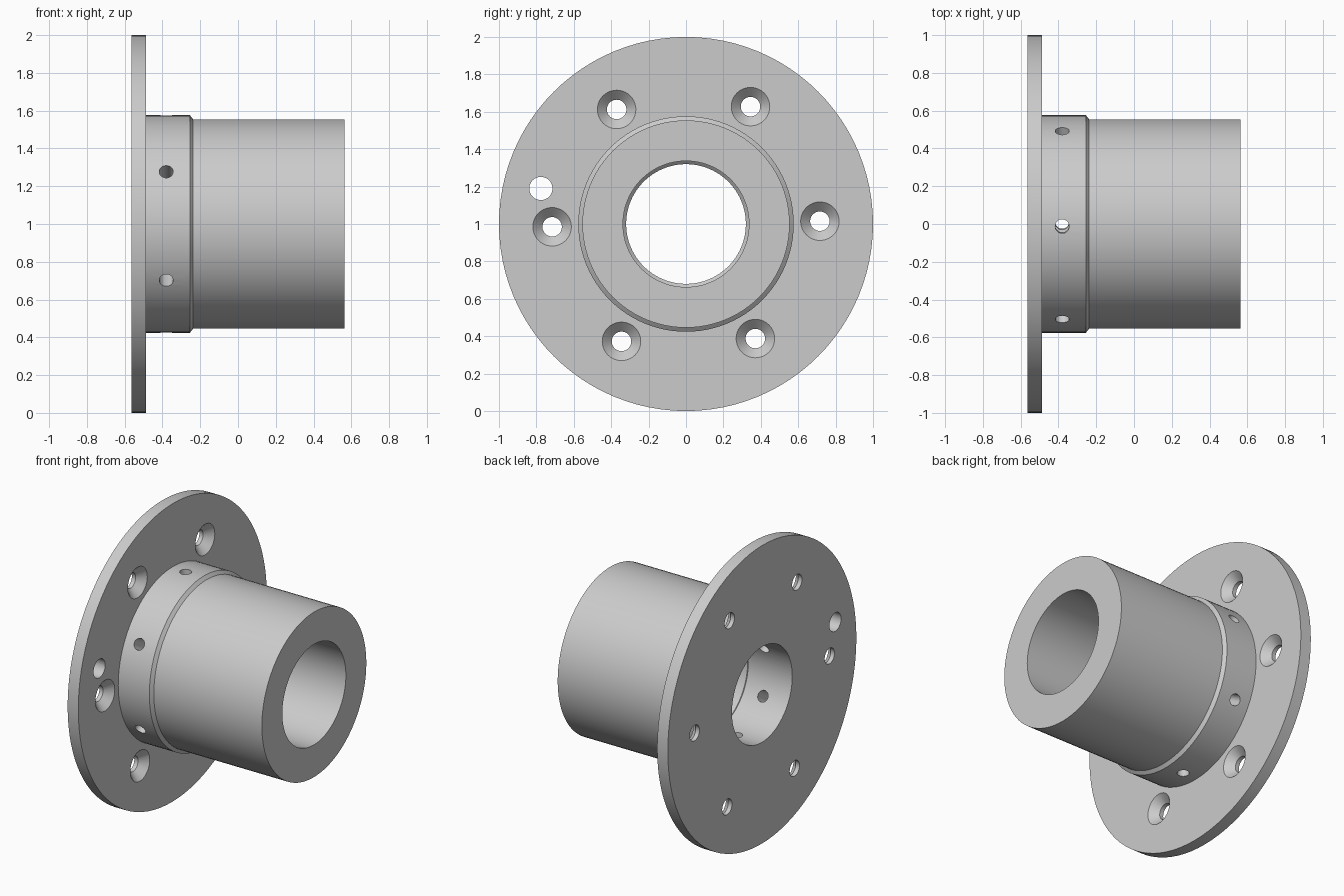
import bpy
import bmesh
from math import cos, sin, radians, pi
from mathutils import Matrix, Vector

if "Cube" in bpy.data.objects:
    bpy.data.objects.remove(bpy.data.objects["Cube"], do_unlink=True)

AXIS_HEIGHT = 1.0
SEGMENTS = 96
TWIST = 1.2        # small turn of the hole pattern, in degrees

steel = bpy.data.materials.new("grey_steel")
steel.use_nodes = True
GREY = (0.6, 0.6, 0.6, 1)
steel.diffuse_color = GREY
steel.node_tree.nodes["Principled BSDF"].inputs["Base Color"].default_value = GREY


def lathe(name, profile, segments, matrix=Matrix(), closed=True):
    """Turn (x, radius) points around the x axis into a solid."""
    bm = bmesh.new()
    verts = [bm.verts.new((x, 0, r)) for x, r in profile]
    edges = [bm.edges.new(pair) for pair in zip(verts, verts[1:])]
    if closed:
        edges.append(bm.edges.new((verts[-1], verts[0])))
    bmesh.ops.spin(bm, geom=verts + edges, cent=(0, 0, 0), axis=(1, 0, 0),
                   angle=2 * pi, steps=segments, use_merge=True)
    bmesh.ops.remove_doubles(bm, verts=bm.verts, dist=1e-5)
    if not closed:
        bmesh.ops.holes_fill(bm, edges=bm.edges, sides=0)
    bmesh.ops.recalc_face_normals(bm, faces=bm.faces)
    bm.transform(matrix)
    mesh = bpy.data.meshes.new(name)
    bm.to_mesh(mesh)
    bm.free()
    mesh.materials.append(steel)
    obj = bpy.data.objects.new(name, mesh)
    bpy.context.collection.objects.link(obj)
    return obj


# Flange, hub and barrel turned in one piece, with a stepped bore
body = lathe("flanged_sleeve", [
    (-0.565, 0.32), (-0.565, 1.0), (-0.486, 1.0),       # flange
    (-0.486, 0.576), (-0.255, 0.576), (-0.237, 0.554),  # hub and chamfer
    (0.565, 0.554), (0.565, 0.337),                     # barrel
    (-0.222, 0.337), (-0.238, 0.32),                    # bore step
], SEGMENTS, Matrix.Translation((0, 0, AXIS_HEIGHT)))

cutters = []

for i in range(6):
    # Countersunk bolt holes in the flange
    a = radians(60 * i + TWIST)
    place = Matrix.Translation((0, 0.716 * cos(a), AXIS_HEIGHT + 0.716 * sin(a)))
    cutters.append(lathe("bolt_hole_cutter", [
        (-0.7, 0.052), (-0.537, 0.052), (-0.486, 0.103), (-0.47, 0.119),
    ], 40, place, closed=False))

    # Radial holes through the hub wall
    a = radians(60 * i + 30 + TWIST)
    turn = Vector((1, 0, 0)).rotation_difference(Vector((0, cos(a), sin(a))))
    place = Matrix.Translation((-0.38, 0, AXIS_HEIGHT)) @ turn.to_matrix().to_4x4()
    cutters.append(lathe("radial_hole_cutter", [(0.25, 0.037), (0.7, 0.037)],
                         32, place, closed=False))

# Single plain locating hole
cutters.append(lathe("locating_hole_cutter", [(-0.7, 0.062), (-0.4, 0.062)], 40,
                     Matrix.Translation((0, -0.776, AXIS_HEIGHT + 0.19)), closed=False))

# Cut all holes, then discard the cutters
for cutter in cutters:
    cutter.hide_render = True
    cut = body.modifiers.new("hole", "BOOLEAN")
    cut.operation = "DIFFERENCE"
    cut.solver = "EXACT"
    cut.object = cutter

bpy.ops.object.select_all(action="DESELECT")
body.select_set(True)
bpy.context.view_layer.objects.active = body
for name in [m.name for m in body.modifiers]:
    bpy.ops.object.modifier_apply(modifier=name)
for cutter in cutters:
    bpy.data.objects.remove(cutter, do_unlink=True)

bpy.ops.object.shade_smooth_by_angle(angle=radians(25))
